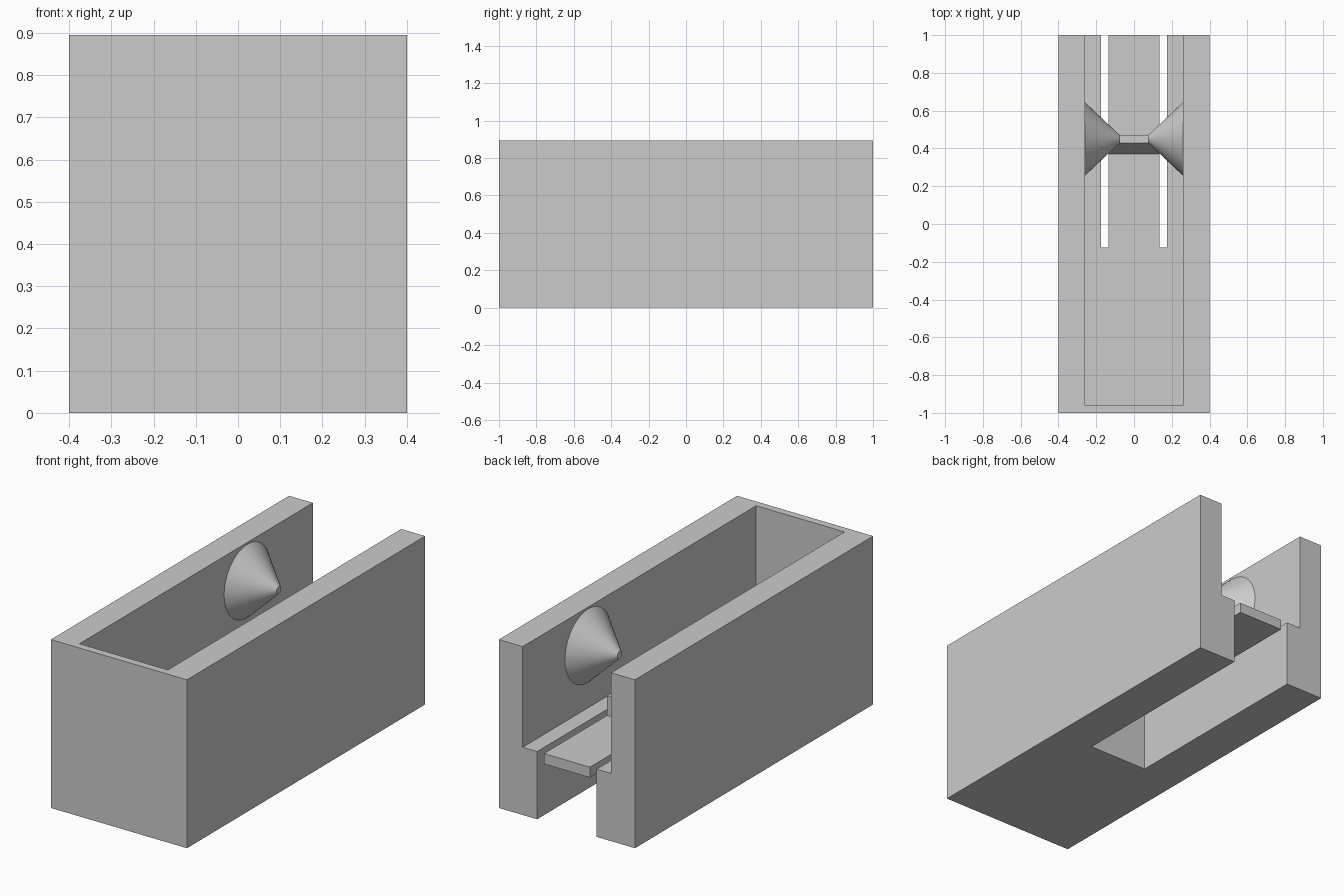
import bpy
import bmesh
from math import radians
from mathutils import Matrix, Vector

if "Cube" in bpy.data.objects:
    bpy.data.objects.remove(bpy.data.objects["Cube"], do_unlink=True)

gray = bpy.data.materials.new("plain gray")
gray.use_nodes = True
gray.diffuse_color = (0.6, 0.6, 0.6, 1)
gray.node_tree.nodes["Principled BSDF"].inputs["Base Color"].default_value = (0.6, 0.6, 0.6, 1)


def finish(name, bm):
    bmesh.ops.recalc_face_normals(bm, faces=bm.faces)
    mesh = bpy.data.meshes.new(name)
    bm.to_mesh(mesh)
    bm.free()
    mesh.materials.append(gray)
    obj = bpy.data.objects.new(name, mesh)
    bpy.context.collection.objects.link(obj)
    return obj


def prism(name, points, sweep):
    """Closed outline swept along a vector."""
    bm = bmesh.new()
    face = bm.faces.new([bm.verts.new(p) for p in points])
    new = bmesh.ops.extrude_face_region(bm, geom=[face])["geom"]
    verts = [v for v in new if isinstance(v, bmesh.types.BMVert)]
    bmesh.ops.translate(bm, verts=verts, vec=Vector(sweep))
    return finish(name, bm)


def box(name, half_width, y0, y1, z0, z1):
    w = half_width
    outline = [(-w, y0, z0), (w, y0, z0), (w, y0, z1), (-w, y0, z1)]
    return prism(name, outline, (0, y1 - y0, 0))


def cut(target, cutter):
    mod = target.modifiers.new("cut", "BOOLEAN")
    mod.operation, mod.solver, mod.object = "DIFFERENCE", "EXACT", cutter
    cutter.hide_render = True
    bpy.context.view_layer.objects.active = target
    bpy.ops.object.modifier_apply(modifier=mod.name)
    bpy.data.objects.remove(cutter, do_unlink=True)


HEIGHT, FLOOR, UNDERSIDE = 0.895, 0.36, 0.305
SLOT, TONGUE, INNER = 0.175, 0.135, 0.26

# Housing: open at the top and back
housing = box("housing", 0.4, -1, 1, 0, HEIGHT)
cut(housing, box("cavity_cutter", INNER, -0.96, 1.1, FLOOR, 1.1))

# U-shaped slot that leaves a springy tongue in the floor
right_half = [(SLOT, -0.1), (SLOT, 0.5), (TONGUE, 0.5), (TONGUE, UNDERSIDE)]
outline = right_half + [(-x, z) for x, z in reversed(right_half)]
cut(housing, prism("slot_cutter", [(x, -0.125, z) for x, z in outline], (0, 1.3, 0)))

# Catch ridge across the tongue, sloped towards the front
ridge = [(0.37, FLOOR), (0.47, FLOOR), (0.47, 0.465), (0.43, 0.465)]
prism("catch_ridge", [(-TONGUE, y, z) for y, z in ridge], (2 * TONGUE, 0, 0))

# Pair of blunt cones pointing inwards from the side walls
for side, name in ((1, "left_cone"), (-1, "right_cone")):
    bm = bmesh.new()
    bmesh.ops.create_cone(bm, cap_ends=True, segments=64, radius1=0.195,
                          radius2=0.02, depth=0.185)
    bm.transform(Matrix.Translation((side * 0.1675, 0.45, 0.69))
                 @ Matrix.Rotation(radians(-90 * side), 4, "Y"))
    cone = finish(name, bm)
    bpy.ops.object.select_all(action="DESELECT")
    cone.select_set(True)
    bpy.context.view_layer.objects.active = cone
    bpy.ops.object.shade_smooth_by_angle(angle=radians(30))
